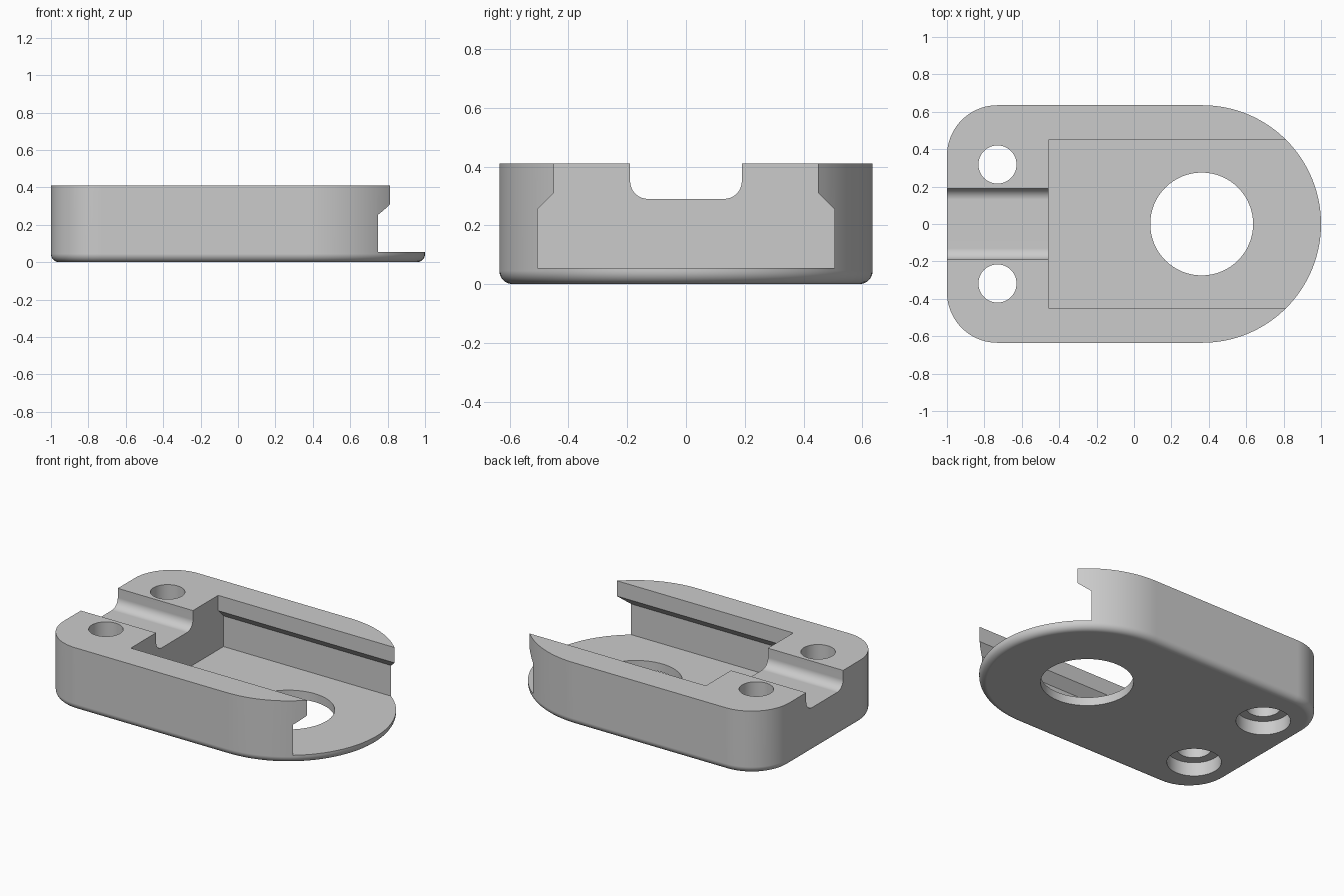
import bpy, bmesh, math

if "Cube" in bpy.data.objects:
    bpy.data.objects.remove(bpy.data.objects["Cube"])

H, HALF_W, CORNER, FILLET = 0.41, 0.635, 0.27, 0.045


def arc(cx, cy, r, a0, a1, n):
    return [(cx + r * math.cos(math.radians(a0 + (a1 - a0) * i / n)),
             cy + r * math.sin(math.radians(a0 + (a1 - a0) * i / n))) for i in range(n + 1)]


def outline(inset):
    # Round nose on the right, two rounded corners on the left
    c = HALF_W - CORNER
    return (arc(1 - HALF_W, 0, HALF_W - inset, -90, 90, 64)
            + arc(CORNER - 1, c, CORNER - inset, 90, 180, 20)
            + arc(CORNER - 1, -c, CORNER - inset, 180, 270, 20))


def loft(name, rings):
    # Closed solid through a stack of matching rings
    bm = bmesh.new()
    loops = [[bm.verts.new(p) for p in ring] for ring in rings]
    n = len(loops[0])
    for a, b in zip(loops, loops[1:]):
        for i in range(n):
            j = (i + 1) % n
            bm.faces.new((a[i], a[j], b[j], b[i]))
    bm.faces.new(loops[0][::-1])
    bm.faces.new(loops[-1])
    bmesh.ops.recalc_face_normals(bm, faces=bm.faces)
    mesh = bpy.data.meshes.new(name)
    bm.to_mesh(mesh)
    bm.free()
    ob = bpy.data.objects.new(name, mesh)
    bpy.context.collection.objects.link(ob)
    return ob


def x_prism(name, profile, x0, x1):
    return loft(name, [[(x, y, z) for y, z in profile] for x in (x0, x1)])


def z_cylinder(name, x, y, r, z0, z1):
    ring = arc(x, y, r, 0, 360, 64)[:-1]
    return loft(name, [[(px, py, z) for px, py in ring] for z in (z0, z1)])


# Housing with a rounded bottom edge
rings = []
for i in range(9):
    a = math.radians(90 * i / 8)
    rings.append([(x, y, FILLET * (1 - math.sin(a)))
                  for x, y in outline(FILLET * (1 - math.cos(a)))])
rings.reverse()
rings.append([(x, y, H) for x, y in outline(0)])
housing = loft("housing", rings)

# Undercut pocket, open at the nose
half = [(0.505, 0.055), (0.505, 0.255), (0.45, 0.31), (0.45, 0.6)]
pocket = half + [(-y, z) for y, z in reversed(half)]
cutters = [x_prism("pocket_cutter", pocket, -0.458, 1.2)]

# Cable channel with rounded floor corners
half = arc(0.13, 0.35, 0.06, -90, 0, 10) + [(0.19, 0.6)]
channel = half + [(-y, z) for y, z in reversed(half)]
cutters.append(x_prism("channel_cutter", channel, -1.2, -0.4))

# Large floor hole and two counterbored screw holes
cutters.append(z_cylinder("floor_hole_cutter", 0.362, 0, 0.275, -0.1, 0.2))
for y in (-0.318, 0.318):
    cutters.append(z_cylinder("screw_hole_cutter", -0.73, y, 0.102, -0.1, 0.6))
    cutters.append(z_cylinder("counterbore_cutter", -0.73, y, 0.161, -0.1, 0.09))

bpy.context.view_layer.objects.active = housing
housing.select_set(True)
for cutter in cutters:
    mod = housing.modifiers.new("cut", 'BOOLEAN')
    mod.operation, mod.solver, mod.object = 'DIFFERENCE', 'EXACT', cutter
    cutter.hide_render = True
    bpy.ops.object.modifier_apply(modifier=mod.name)
for cutter in cutters:
    bpy.data.objects.remove(cutter)

# Plain grey finish, smooth curves with crisp edges
grey = bpy.data.materials.new("light_grey")
grey.diffuse_color = (0.6, 0.6, 0.6, 1)
grey.use_nodes = True
grey.node_tree.nodes["Principled BSDF"].inputs["Base Color"].default_value = grey.diffuse_color
housing.data.materials.clear()
housing.data.materials.append(grey)
bpy.ops.object.select_all(action='DESELECT')
housing.select_set(True)
bpy.ops.object.shade_smooth_by_angle(angle=math.radians(30))
weighted = housing.modifiers.new("weighted_normals", 'WEIGHTED_NORMAL')
weighted.keep_sharp = True
